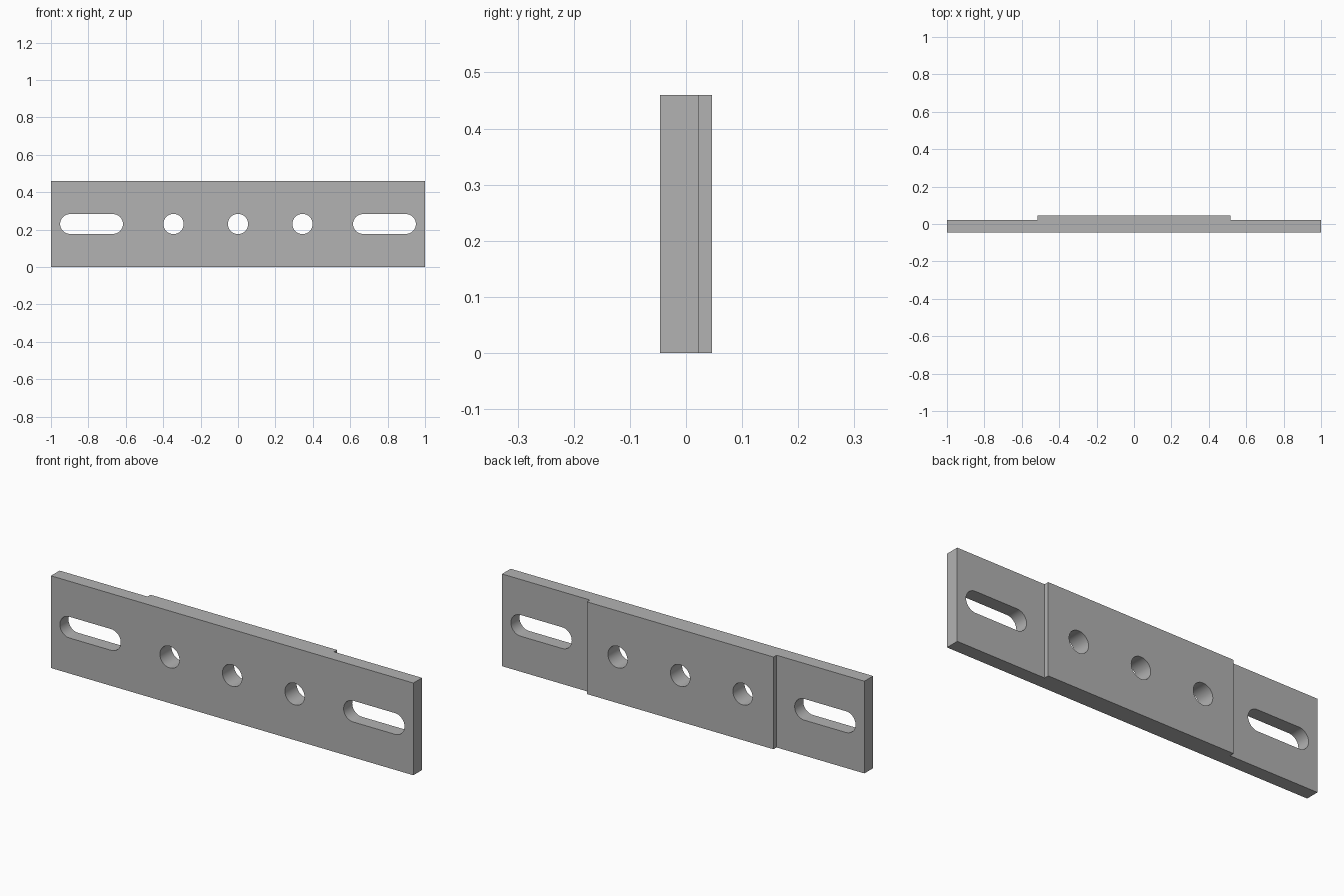
import bpy, bmesh
from math import pi, cos, sin, radians
from mathutils import Vector

default = bpy.data.objects.get("Cube")
if default:
    bpy.data.objects.remove(default)

HALF_LEN, HEIGHT = 1.0, 0.46
FRONT, STEP, BACK = -0.046, 0.022, 0.046
PAD_HALF = 0.515
MID = HEIGHT / 2

grey = bpy.data.materials.new("plain grey")
grey.use_nodes = True
grey.diffuse_color = (0.448, 0.448, 0.448, 1)
grey.node_tree.nodes["Principled BSDF"].inputs["Base Color"].default_value = grey.diffuse_color


def prism(name, outline, direction):
    """Extrude a closed outline of 3D points along a direction."""
    bm = bmesh.new()
    face = bm.faces.new([bm.verts.new(p) for p in outline])
    ext = bmesh.ops.extrude_face_region(bm, geom=[face], use_keep_orig=True)
    moved = [g for g in ext["geom"] if isinstance(g, bmesh.types.BMVert)]
    bmesh.ops.translate(bm, verts=moved, vec=Vector(direction))
    bmesh.ops.recalc_face_normals(bm, faces=bm.faces)
    mesh = bpy.data.meshes.new(name)
    bm.to_mesh(mesh)
    bm.free()
    mesh.materials.append(grey)
    obj = bpy.data.objects.new(name, mesh)
    bpy.context.collection.objects.link(obj)
    return obj


def slot_cutter(name, x0, x1, radius, steps=24):
    """Rounded slot between two arc centres; equal centres give a round hole."""
    outline = []
    for centre, start in ((x1, -pi / 2), (x0, pi / 2)):
        for i in range(steps + 1):
            if x0 == x1 and i == steps:
                continue
            a = start + pi * i / steps
            outline.append((centre + radius * cos(a), -0.1, MID + radius * sin(a)))
    obj = prism(name, outline, (0, 0.2, 0))
    obj.hide_render = True
    return obj


# Plate with a raised pad across the middle of its back
plan = [(-HALF_LEN, FRONT), (HALF_LEN, FRONT), (HALF_LEN, STEP), (PAD_HALF, STEP),
        (PAD_HALF, BACK), (-PAD_HALF, BACK), (-PAD_HALF, STEP), (-HALF_LEN, STEP)]
plate = prism("mounting_plate", [(x, y, 0) for x, y in plan], (0, 0, HEIGHT))

# Three round holes and two end slots
cutters = [slot_cutter("round_hole_cutter", x, x, 0.054) for x in (-0.345, 0, 0.345)]
for side in (-1, 1):
    x0, x1 = sorted((side * 0.668, side * 0.898))
    cutters.append(slot_cutter("end_slot_cutter", x0, x1, 0.053))

bpy.context.view_layer.objects.active = plate
for cutter in cutters:
    mod = plate.modifiers.new("cut", "BOOLEAN")
    mod.operation = "DIFFERENCE"
    mod.solver = "EXACT"
    mod.object = cutter
    bpy.ops.object.modifier_apply(modifier=mod.name)
    bpy.data.objects.remove(cutter)

# Smooth hole walls, sharp plate edges
bpy.ops.object.select_all(action="DESELECT")
plate.select_set(True)
bpy.ops.object.shade_smooth_by_angle(angle=radians(30))
